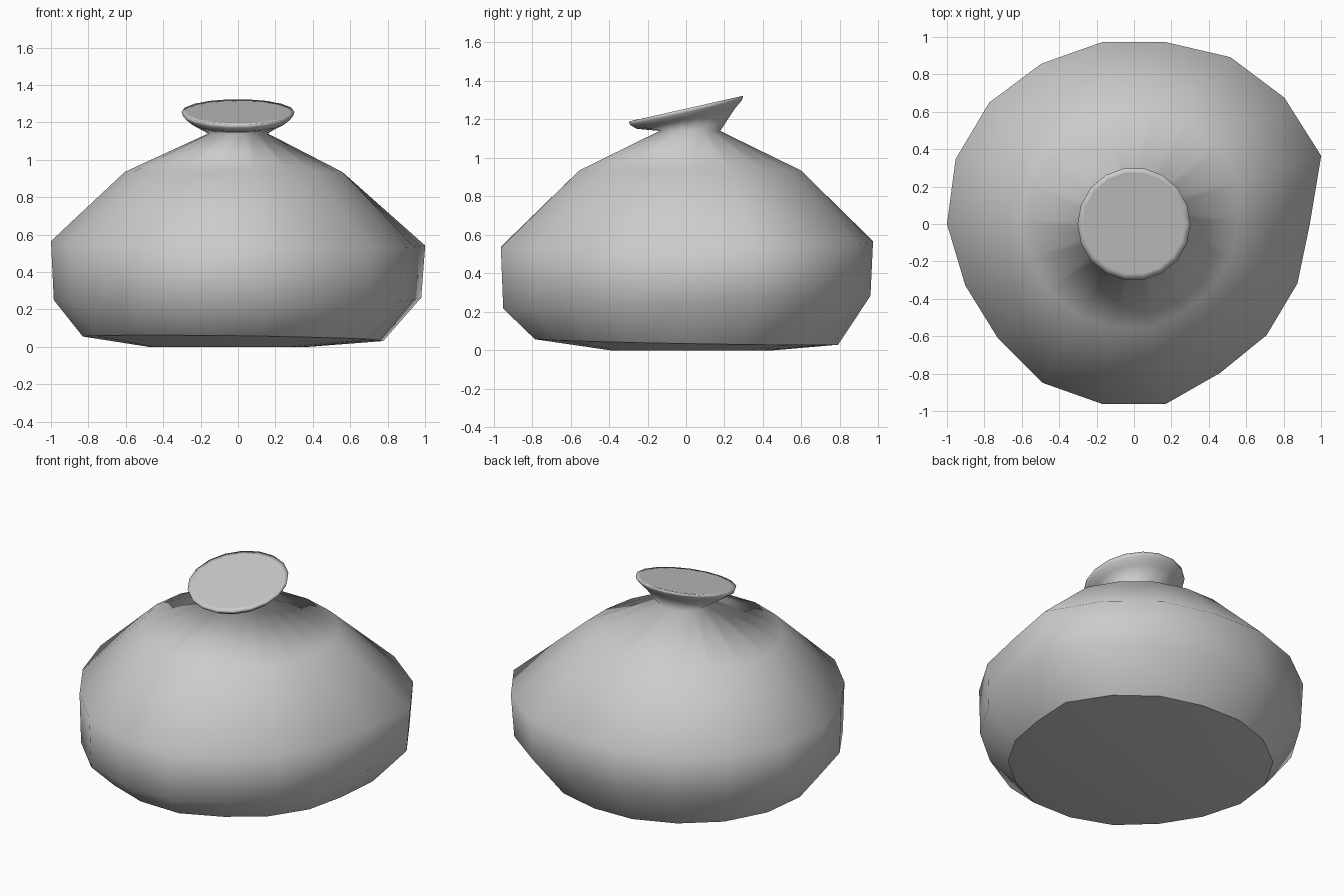
import bpy, bmesh
from math import cos, sin, radians

if "Cube" in bpy.data.objects:
    bpy.data.objects.remove(bpy.data.objects["Cube"])

N = 18
# uneven girth of the body, one radius every 20 degrees
GIRTH = [0.94, 1.065, 1.05, 1.03, 0.987, 0.987, 0.99, 1.01, 1.015,
         1.0, 0.96, 0.95, 0.98, 0.977, 0.977, 0.92, 0.925, 0.93]

bm = bmesh.new()


def ring(r, z, lump=0.0, tilt=0.0, cx=0.0, cy=0.0, wave=0.0):
    """One loop of vertices; lump mixes in the girth, tilt leans it forward."""
    vs = []
    for i, g in enumerate(GIRTH):
        a = radians(20 * i)
        rad = r * (1 + lump * (g - 1))
        x, y = cx + rad * cos(a), cy + rad * sin(a)
        vs.append(bm.verts.new((x, y, z + tilt * y - wave * cos(a))))
    return vs


rings = [
    # bottom and lumpy body
    ring(0.43, 0.0, cx=-0.05, cy=0.03),
    ring(0.81, 0.045, 0.7, tilt=-0.018, cx=-0.02, wave=0.01),
    ring(0.985, 0.25, 0.9, tilt=0.035),
    ring(1.0, 0.55, 1.0, tilt=0.015, wave=0.015),
    ring(0.59, 0.935, 0.5, cx=-0.015, cy=0.02),
    # neck
    ring(0.16, 1.14, cy=0.02),
    # tilted lip
    ring(0.26, 1.205, tilt=0.21),
    ring(0.295, 1.235, tilt=0.22),
    ring(0.302, 1.256, tilt=0.225),
    ring(0.27, 1.254, tilt=0.215),
]
for lo, hi in zip(rings, rings[1:]):
    for i in range(N):
        j = (i + 1) % N
        bm.faces.new((lo[i], lo[j], hi[j], hi[i]))
bm.faces.new(rings[0][::-1])
bm.faces.new(rings[-1])

# smooth clay, crisp foot edge and flat mouth
for f in bm.faces:
    f.smooth = True
for vs in (rings[1], rings[-1]):
    for i in range(N):
        bm.edges.get((vs[i], vs[(i + 1) % N])).smooth = False

mesh = bpy.data.meshes.new("clay_pot")
bm.to_mesh(mesh)
bm.free()
pot = bpy.data.objects.new("clay_pot", mesh)
bpy.context.collection.objects.link(pot)
